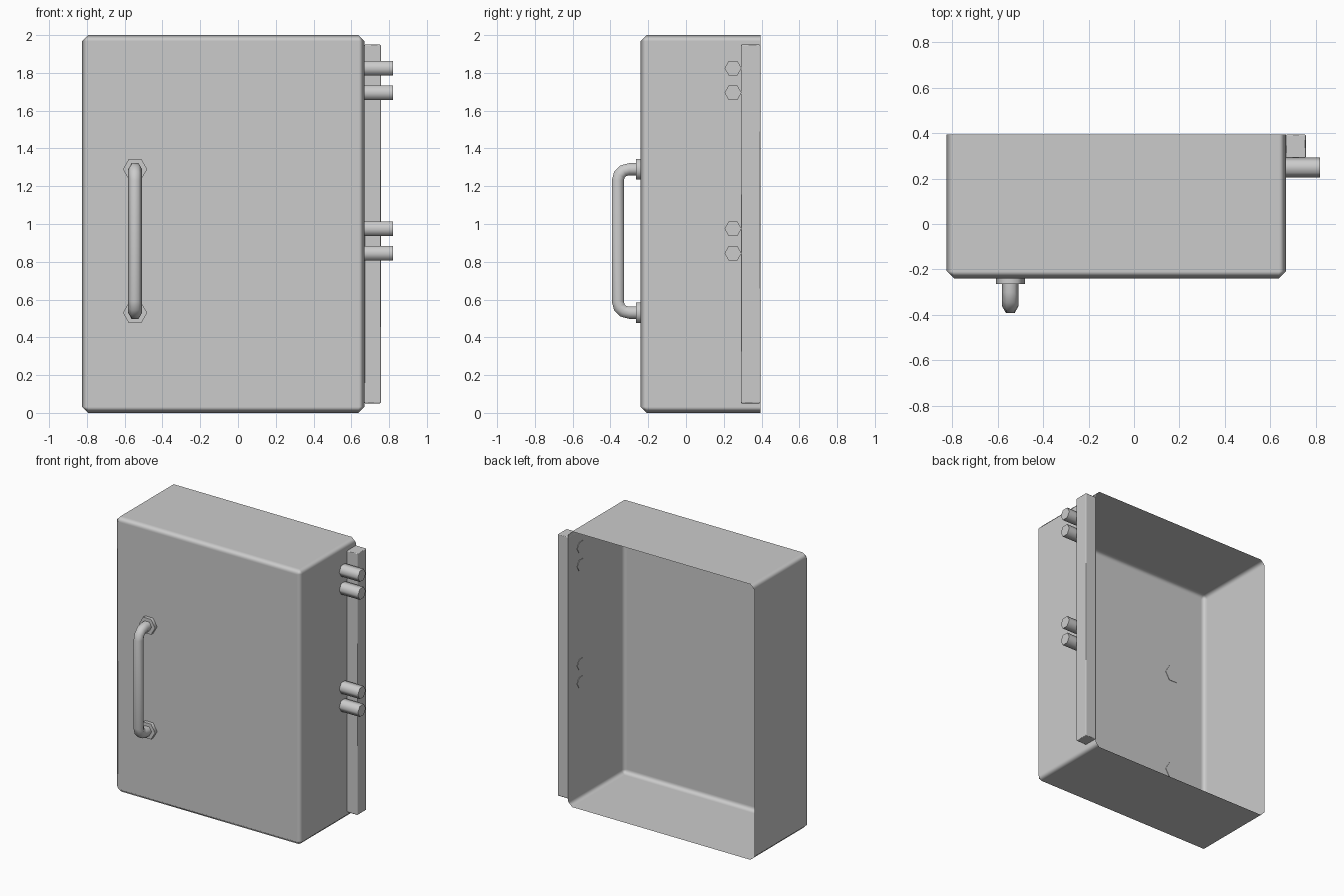
import bpy, bmesh, math
from mathutils import Matrix, Vector

if "Cube" in bpy.data.objects:
    bpy.data.objects.remove(bpy.data.objects["Cube"])

GREY = (0.6, 0.6, 0.6, 1)
metal = bpy.data.materials.new("grey_metal")
metal.use_nodes = True
metal.diffuse_color = GREY
metal.node_tree.nodes["Principled BSDF"].inputs["Base Color"].default_value = GREY


def finish(bm, name):
    """Turn the bmesh into a smooth, grey, named object."""
    for f in bm.faces:
        f.smooth = True
    mesh = bpy.data.meshes.new(name)
    bm.to_mesh(mesh)
    bm.free()
    mesh.materials.append(metal)
    obj = bpy.data.objects.new(name, mesh)
    bpy.context.collection.objects.link(obj)
    return obj


def block(lo, hi):
    """A cuboid spanning two opposite corners."""
    lo, hi = Vector(lo), Vector(hi)
    bm = bmesh.new()
    size = Matrix.Diagonal((hi - lo).to_4d())
    size[3][3] = 1
    bmesh.ops.create_cube(bm, size=1, matrix=Matrix.Translation((lo + hi) / 2) @ size)
    return bm


def hex_prism(name, start, axis, radius, length, turn=0):
    """A hexagonal bar running from start along the axis."""
    bm = bmesh.new()
    axis = Vector(axis)
    rot = axis.to_track_quat('Z', 'X' if axis.y else 'Y').to_matrix().to_4x4()
    place = Matrix.Translation(Vector(start) + axis * length / 2) @ rot
    bmesh.ops.create_cone(bm, cap_ends=True, segments=6, radius1=radius, radius2=radius,
                          depth=length, matrix=place @ Matrix.Rotation(turn, 4, 'Z'))
    obj = finish(bm, name)
    bpy.ops.object.select_all(action='DESELECT')
    obj.select_set(True)
    bpy.context.view_layer.objects.active = obj
    bpy.ops.object.shade_smooth_by_angle(angle=math.radians(65))
    return obj


BACK, FRONT, SIDE = 0.395, -0.24, 0.67

# Door shell: open at the back, with chamfered edges
bm = block((-0.825, FRONT, 0), (SIDE, BACK, 2))
edges = [e for e in bm.edges if min(v.co.y for v in e.verts) < 0]
bmesh.ops.bevel(bm, geom=edges, offset=0.032, segments=1, affect='EDGES')
bmesh.ops.delete(bm, geom=[f for f in bm.faces if f.normal.y > 0.9], context='FACES')
shell = finish(bm, "door_shell")
shell.modifiers.new("even_shading", 'WEIGHTED_NORMAL').weight = 100

# Hinge rail along the back edge
rail = finish(block((SIDE - 0.002, 0.29, 0.05), (0.757, BACK, 1.95)), "hinge_rail")
bevel = rail.modifiers.new("soft_edges", 'BEVEL')
bevel.width = 0.006
bevel.harden_normals = True

# Two pairs of hexagonal hinge pins
for pair, mid in (("upper", 1.76), ("lower", 0.91)):
    for place, dz in (("top", 0.065), ("bottom", -0.065)):
        pin = hex_prism(f"{pair}_{place}_hinge_pin", (SIDE - 0.003, 0.249, mid + dz),
                        (1, 0, 0), 0.045, 0.153)
        # points lie fore and aft
        zs = [v.co.z for v in pin.data.vertices]
        if max(zs) - min(zs) > 0.085:
            c = Matrix.Translation((0, 0.249, mid + dz))
            pin.data.transform(c @ Matrix.Rotation(math.pi / 6, 4, 'X') @ c.inverted())

# Handle: hexagonal bar swept along a bent path
HX, HY, LOW, HIGH, BEND = -0.545, -0.361, 0.53, 1.29, 0.06
path = [(FRONT, LOW, 0)]
for cz, first in ((LOW + BEND, 0), (HIGH - BEND, 90)):
    for step in range(4):
        a = math.radians(first + step * 30)
        path.append((HY + BEND - BEND * math.sin(a), cz - BEND * math.cos(a), a))
path.append((FRONT, HIGH, math.pi))
bm = bmesh.new()
rings = []
for y, z, a in path:
    ring = []
    for i in range(6):
        t = i * math.pi / 3
        out = 0.037 * math.sin(t)
        ring.append(bm.verts.new((HX + 0.037 * math.cos(t),
                                  y - out * math.sin(a), z - out * math.cos(a))))
    rings.append(ring)
for r, s in zip(rings, rings[1:]):
    for i in range(6):
        j = (i + 1) % 6
        bm.faces.new((r[i], r[j], s[j], s[i]))
bmesh.ops.recalc_face_normals(bm, faces=bm.faces)
finish(bm, "handle_bar")

# Hexagonal mounts at both ends of the handle
for name, z in (("lower", LOW), ("upper", HIGH)):
    mount = hex_prism(f"{name}_handle_mount", (HX, FRONT + 0.003, z), (0, -1, 0), 0.064, 0.028)
    zs = [v.co.z for v in mount.data.vertices]
    if max(zs) - min(zs) > 0.12:
        c = Matrix.Translation((HX, 0, z))
        mount.data.transform(c @ Matrix.Rotation(math.pi / 6, 4, 'Y') @ c.inverted())
